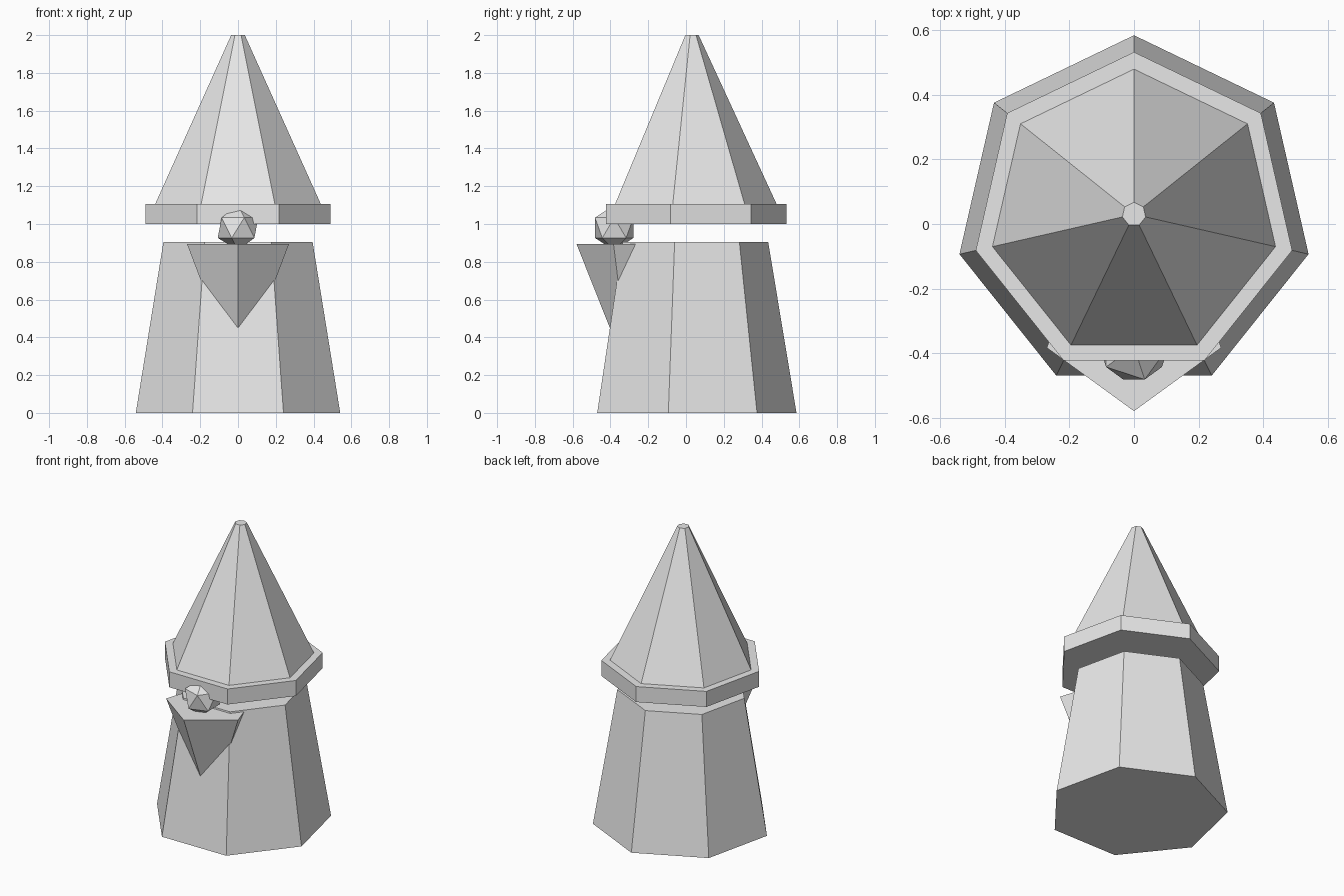
import bpy
import bmesh
from math import sin, cos, tau
from mathutils import Matrix

default = bpy.data.objects.get("Cube")
if default:
    bpy.data.objects.remove(default, do_unlink=True)

# One plain grey for the whole figure
grey = bpy.data.materials.new("light grey")
grey.use_nodes = True
grey.diffuse_color = (0.8, 0.8, 0.8, 1)
grey.node_tree.nodes["Principled BSDF"].inputs["Base Color"].default_value = (0.8, 0.8, 0.8, 1)


def finish(name, bm, location):
    """Turn a bmesh into a flat-shaded grey object."""
    bmesh.ops.recalc_face_normals(bm, faces=bm.faces)
    mesh = bpy.data.meshes.new(name)
    bm.to_mesh(mesh)
    bm.free()
    mesh.materials.append(grey)
    obj = bpy.data.objects.new(name, mesh)
    obj.location = location
    bpy.context.collection.objects.link(obj)
    return obj


def taper(name, sides, facing, y, z0, z1, r0, r1):
    """Closed tapered prism with one corner pointing along y (facing = 1 back, -1 front)."""
    bm = bmesh.new()

    def ring(radius, z):
        if radius == 0:
            return [bm.verts.new((0, 0, z))] * sides
        return [bm.verts.new((radius * sin(tau * i / sides),
                              facing * radius * cos(tau * i / sides), z))
                for i in range(sides)]

    low, high = ring(r0, z0), ring(r1, z1)
    for i in range(sides):
        j = (i + 1) % sides
        corners = [low[i], low[j], high[j], high[i]]
        bm.faces.new(list(dict.fromkeys(corners)))
    for loop, radius in ((low, r0), (high, r1)):
        if radius > 0:
            bm.faces.new(loop)
    return finish(name, bm, (0, y, 0))


# Seven-sided body, hat brim and hat cone share one axis
AXIS_Y = 0.03
taper("body", 7, 1, AXIS_Y, 0, 0.905, 0.555, 0.405)
taper("hat_brim", 7, 1, AXIS_Y, 1.0, 1.105, 0.503, 0.503)
taper("hat_cone", 7, 1, AXIS_Y, 1.105, 2.0, 0.45, 0.037)

# Five-sided beard pointing down, sunk into the front of the body
taper("beard", 5, -1, -0.296, 0.18, 0.895, 0, 0.284)

# Faceted nose tucked under the brim
bm = bmesh.new()
bmesh.ops.create_icosphere(bm, subdivisions=1, radius=0.12, matrix=Matrix())
finish("nose", bm, (0, -0.38, 0.98))
